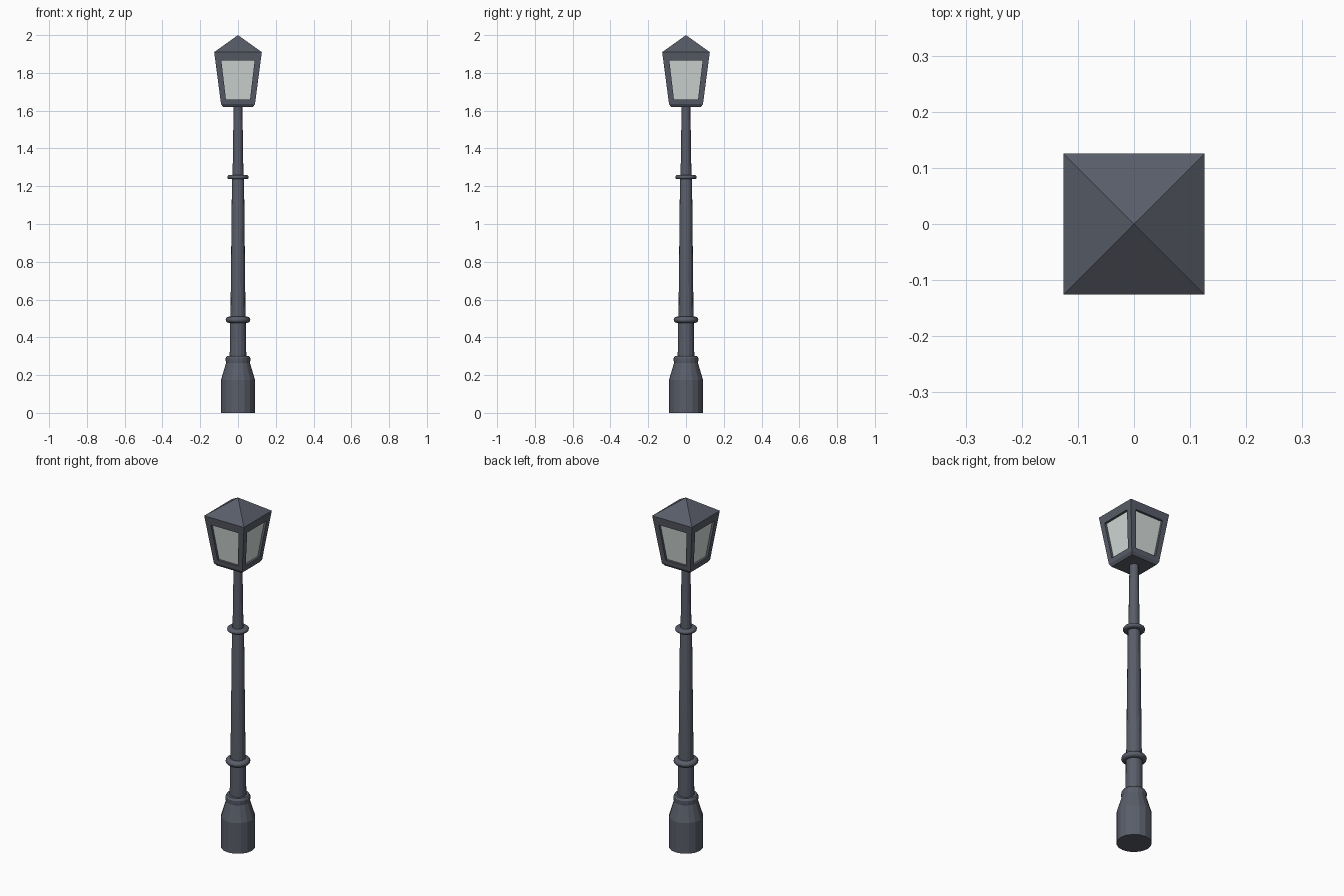
import bpy, bmesh, math
from mathutils import Matrix, Vector

if "Cube" in bpy.data.objects:
    bpy.data.objects.remove(bpy.data.objects["Cube"])


def finish(name, bm, color, smooth=None):
    bmesh.ops.remove_doubles(bm, verts=bm.verts, dist=1e-5)
    bmesh.ops.recalc_face_normals(bm, faces=bm.faces)
    me = bpy.data.meshes.new(name)
    bm.to_mesh(me)
    bm.free()
    ob = bpy.data.objects.new(name, me)
    bpy.context.collection.objects.link(ob)
    me.materials.append(color)
    if smooth:
        bpy.ops.object.select_all(action='DESELECT')
        ob.select_set(True)
        bpy.context.view_layer.objects.active = ob
        bpy.ops.object.shade_smooth_by_angle(angle=math.radians(smooth))
    return ob


def material(name, rgb):
    m = bpy.data.materials.new(name)
    m.diffuse_color = (*rgb, 1)
    m.use_nodes = True
    m.node_tree.nodes["Principled BSDF"].inputs["Base Color"].default_value = m.diffuse_color
    return m


def lathe(name, profile, sides=16, smooth=30):
    """Closed solid of revolution from (radius, z) points."""
    bm = bmesh.new()
    rings = [[bm.verts.new((r * math.cos(2 * math.pi * i / sides),
                            r * math.sin(2 * math.pi * i / sides), z))
              for i in range(sides)] for r, z in profile]
    for a, b in zip(rings, rings[1:]):
        for i in range(sides):
            j = (i + 1) % sides
            bm.faces.new((a[i], a[j], b[j], b[i]))
    bm.faces.new(rings[0][::-1])
    bm.faces.new(rings[-1])
    return finish(name, bm, iron, smooth)


def collar(name, z, radius, half):
    """Rounded ring around the post."""
    core = radius - half
    pts = [(core + half * math.cos(math.radians(a)), z + half * math.sin(math.radians(a)))
           for a in range(-90, 91, 30)]
    inner = radius - 3 * half
    lathe(name, [(inner, z - half)] + pts + [(inner, z + half)], smooth=50)


iron = material("dark_iron", (0.1, 0.11, 0.14))
pane = material("pale_glass", (0.65, 0.7, 0.68))

# Post: foot, three tapering shaft sections and their collars
lathe("foot", [(0.09, 0), (0.09, 0.175), (0.063, 0.265), (0.065, 0.275),
               (0.065, 0.29), (0.058, 0.302), (0.045, 0.302)], smooth=15)
lathe("lower_shaft", [(0.044, 0.29), (0.042, 0.49)], smooth=15)
lathe("middle_shaft", [(0.040, 0.49), (0.032, 1.23), (0.028, 1.25)], smooth=15)
lathe("upper_shaft", [(0.029, 1.24), (0.023, 1.64)], smooth=15)
collar("lower_collar", 0.493, 0.065, 0.016)
collar("upper_collar", 1.248, 0.057, 0.011)

# Lantern: each side is a sloping frame around a recessed pane
LOW, TOP = (0.09, 1.635), (0.126, 1.91)
RECESS = 0.013


def slope(z):
    return LOW[0] + (z - LOW[1]) * (TOP[0] - LOW[0]) / (TOP[1] - LOW[1])


def quad(wl, zl, wh, zh, depth=0):
    return [Vector((x, -slope(z) + depth, z))
            for x, z in ((-wl, zl), (wl, zl), (wh, zh), (-wh, zh))]


outer = quad(*LOW, *TOP)
rim = quad(0.064, 1.66, 0.088, 1.865)
inset = quad(0.064, 1.66, 0.088, 1.865, RECESS)
apex = Vector((0, 0, 2.0))
under = [Vector((-0.08, -0.08, 1.62)), Vector((0.08, -0.08, 1.62))]

frame, glass = bmesh.new(), bmesh.new()
for k in range(4):
    turn = Matrix.Rotation(k * math.pi / 2, 3, 'Z')

    def add(bm, *pts):
        bm.faces.new([bm.verts.new(turn @ p) for p in pts])

    for i in range(4):
        j = (i + 1) % 4
        add(frame, outer[i], outer[j], rim[j], rim[i])
        add(frame, rim[i], rim[j], inset[j], inset[i])
    add(frame, under[0], under[1], outer[1], outer[0])       # bevelled sill
    add(frame, under[0], Vector((0, 0, 1.62)), under[1])     # underside
    add(frame, outer[3], outer[2], apex)                     # roof
    add(glass, *inset)
finish("lantern_frame_and_roof", frame, iron)
finish("lantern_panes", glass, pane)
